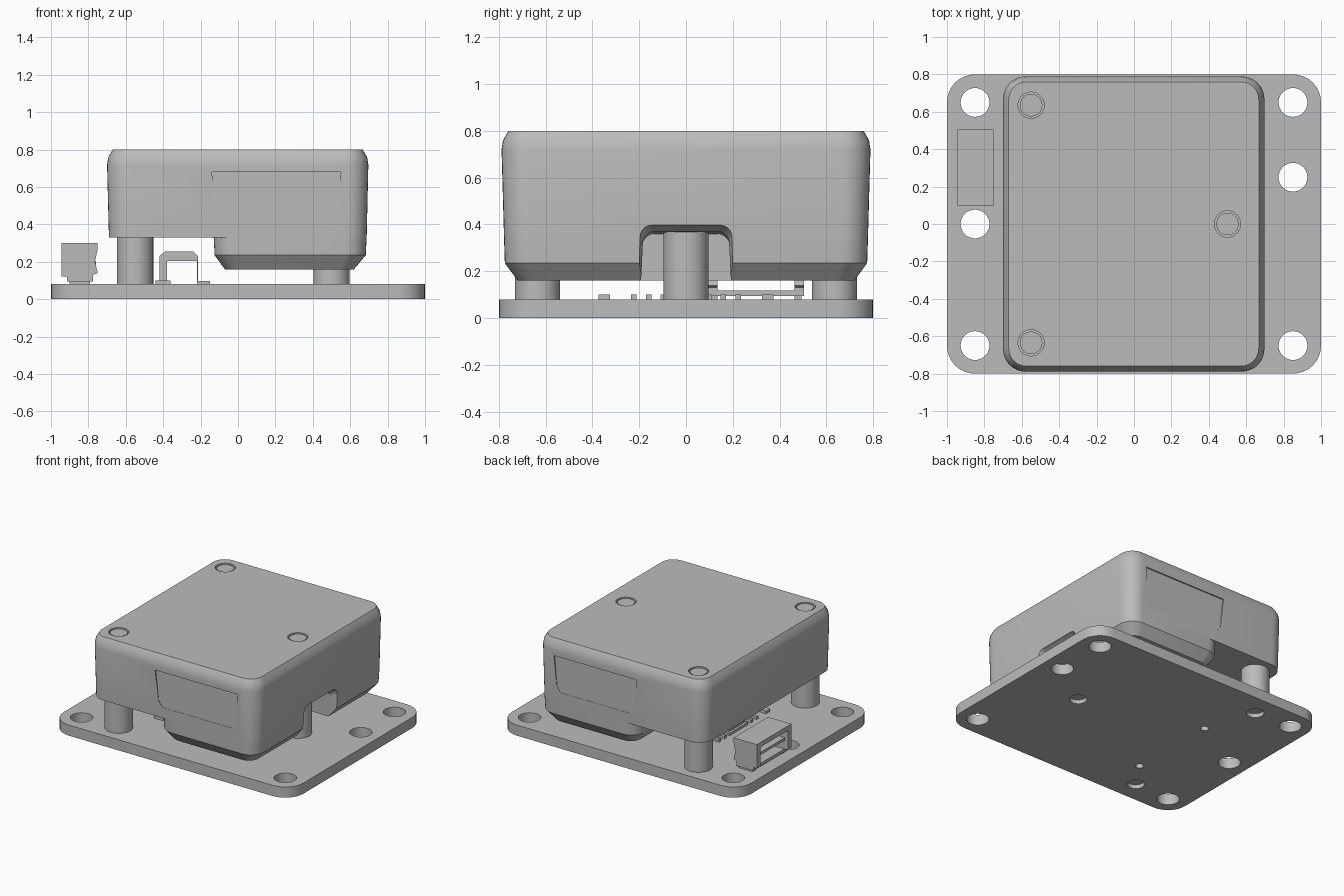
import bpy, bmesh, math
from mathutils import Vector

cube = bpy.data.objects.get("Cube")
if cube:
    bpy.data.objects.remove(cube, do_unlink=True)

grey = bpy.data.materials.new("plain grey")
grey.use_nodes = True
grey.diffuse_color = (0.5, 0.5, 0.5, 1)
grey.node_tree.nodes["Principled BSDF"].inputs["Base Color"].default_value = (0.5, 0.5, 0.5, 1)


def finish(name, bm):
    bmesh.ops.recalc_face_normals(bm, faces=bm.faces)
    mesh = bpy.data.meshes.new(name)
    bm.to_mesh(mesh)
    bm.free()
    mesh.materials.append(grey)
    ob = bpy.data.objects.new(name, mesh)
    bpy.context.collection.objects.link(ob)
    return ob


def rounded_rect(x0, x1, y0, y1, r, steps=8):
    corners = [(x1 - r, y1 - r), (x0 + r, y1 - r), (x0 + r, y0 + r), (x1 - r, y0 + r)]
    pts = []
    for i, (cx, cy) in enumerate(corners):
        for k in range(steps + 1):
            a = math.pi / 2 * (i + k / steps)
            pts.append((cx + r * math.cos(a), cy + r * math.sin(a)))
    return pts


def loft(name, rings):
    """Skin a stack of equal-length closed rings and cap both ends."""
    bm = bmesh.new()
    loops = [[bm.verts.new(p) for p in ring] for ring in rings]
    n = len(loops[0])
    for a, b in zip(loops, loops[1:]):
        for i in range(n):
            j = (i + 1) % n
            bm.faces.new((a[i], a[j], b[j], b[i]))
    bm.faces.new(loops[0][::-1])
    bm.faces.new(loops[-1])
    return finish(name, bm)


def shell(name, sections):
    """Sections are (z, x0, x1, half depth, corner radius)."""
    return loft(name, [[(x, y, z) for x, y in rounded_rect(x0, x1, -h, h, r)]
                       for z, x0, x1, h, r in sections])


def cylinder(name, x, y, z0, z1, r):
    ring = [(x + r * math.cos(math.tau * i / 40), y + r * math.sin(math.tau * i / 40)) for i in range(40)]
    return loft(name, [[(px, py, z) for px, py in ring] for z in (z0, z1)])


def box(name, x0, x1, y0, y1, z0, z1):
    return loft(name, [[(x0, y0, z), (x1, y0, z), (x1, y1, z), (x0, y1, z)] for z in (z0, z1)])


def extrude_y(name, profile, y0, y1):
    return loft(name, [[(x, y, z) for x, z in profile] for y in (y0, y1)])


def cut(ob, cutter, keep=False):
    mod = ob.modifiers.new("cut", 'BOOLEAN')
    mod.operation, mod.solver, mod.object = 'DIFFERENCE', 'EXACT', cutter
    bpy.context.view_layer.objects.active = ob
    bpy.ops.object.modifier_apply(modifier=mod.name)
    if not keep:
        bpy.data.objects.remove(cutter, do_unlink=True)


posts = [(-0.55, 0.635), (-0.55, -0.635), (0.5, 0.0)]

# Base plate with mounting, screw and pin holes
plate = shell("base_plate", [(0, -1, 1, 0.8, 0.15), (0.08, -1, 1, 0.8, 0.15)])
for x, y in [(-0.85, 0.65), (-0.85, 0), (-0.85, -0.65), (0.85, 0.65), (0.85, 0.25), (0.85, -0.65)]:
    cut(plate, cylinder("cutter", x, y, -0.1, 0.2, 0.077))
for x, y in posts:
    cut(plate, cylinder("cutter", x, y, -0.1, 0.03, 0.06))
for x, y in [(-0.42, 0.25), (-0.41, -0.43)]:
    cut(plate, cylinder("cutter", x, y, -0.1, 0.05, 0.028))

# Cover: full upper shell and a partial lower housing
upper = shell("cover_upper", [
    (0.33, -0.69, 0.688, 0.778, 0.11), (0.72, -0.7, 0.697, 0.789, 0.12),
    (0.76, -0.693, 0.69, 0.783, 0.115), (0.80, -0.67, 0.667, 0.76, 0.095)])
lower = shell("cover_lower", [
    (0.16, -0.07, 0.62, 0.72, 0.08), (0.235, -0.125, 0.683, 0.775, 0.11),
    (0.33, -0.13, 0.688, 0.778, 0.11)])

# Side notch around the single post, flared at its mouth
def arch(x, half, top):
    low = [(-half - 0.01, 0.1), (half + 0.01, 0.1)]
    r = 0.05
    pts = low[:]
    for i, cy in enumerate((half - r, r - half)):
        for k in range(7):
            a = math.pi / 2 * (i + k / 6)
            pts.append((cy + r * math.cos(a), top - r + r * math.sin(a)))
    return [(x, y, z) for y, z in pts]

notch = loft("cutter", [arch(0.36, 0.185, 0.36), arch(0.64, 0.185, 0.37),
                        arch(0.68, 0.195, 0.395), arch(0.8, 0.215, 0.42)])
cut(upper, notch, keep=True)
cut(lower, notch)

# Shallow tapered recess on front and back
recess = [(-0.14, 0.68), (0.55, 0.68), (0.53, 0.45), (0.50, 0.41), (-0.08, 0.41), (-0.115, 0.45)]
for s in (-1, 1):
    cut(upper, extrude_y("cutter", recess, s * 0.7785, s * 0.9))

# Posts and the screw heads sunk into the cover
screws = []
for i, (x, y) in enumerate(posts, 1):
    top = 0.33 if x < 0 else 0.37
    screws.append(cylinder(f"post_{i}", x, y, 0.08, top, 0.097))
    cut(upper, cylinder("cutter", x, y, 0.75, 0.9, 0.07))
    screws.append(cylinder(f"screw_head_{i}", x, y, 0.74, 0.795, 0.06))

# Side connector: open socket with a tongue and small feet
socket_profile = [(-0.945, 0.30), (-0.75, 0.30), (-0.75, 0.27), (-0.765, 0.2), (-0.75, 0.14),
                  (-0.775, 0.13), (-0.775, 0.095), (-0.915, 0.095), (-0.915, 0.12), (-0.945, 0.12)]
socket = extrude_y("connector_shell", socket_profile, 0.095, 0.505)
cut(socket, box("cutter", -1, -0.7, 0.135, 0.465, 0.118, 0.265))
box("connector_tongue", -0.92, -0.76, 0.135, 0.465, 0.185, 0.205)
for i, y in enumerate((0.12, 0.48)):
    box(f"connector_foot_{i}", -0.9, -0.79, y - 0.015, y + 0.015, 0.08, 0.1)

# Bent bridge under the cover
bridge = [(-0.44, 0.08), (-0.38, 0.08), (-0.38, 0.205), (-0.22, 0.205), (-0.22, 0.08), (-0.15, 0.08),
          (-0.15, 0.098), (-0.215, 0.098), (-0.215, 0.23), (-0.24, 0.255), (-0.39, 0.255),
          (-0.42, 0.23), (-0.42, 0.098), (-0.44, 0.098)]
extrude_y("bridge", bridge, -0.09, 0.09)

# Row of contact pins with an end tab on each side
for i in range(8):
    y = (i - 3.5) * 0.064
    box(f"pin_{i + 1}", -0.44, -0.38, y - 0.012, y + 0.012, 0.08, 0.1)
for i, y in enumerate((-0.35, 0.35)):
    box(f"end_tab_{i + 1}", -0.44, -0.36, y - 0.024, y + 0.024, 0.08, 0.1)

# Smooth the rounded parts, keeping hard edges
bpy.ops.object.select_all(action='DESELECT')
for ob in [plate, upper, lower] + screws:
    ob.select_set(True)
bpy.context.view_layer.objects.active = plate
bpy.ops.object.shade_smooth_by_angle(angle=math.radians(25))
